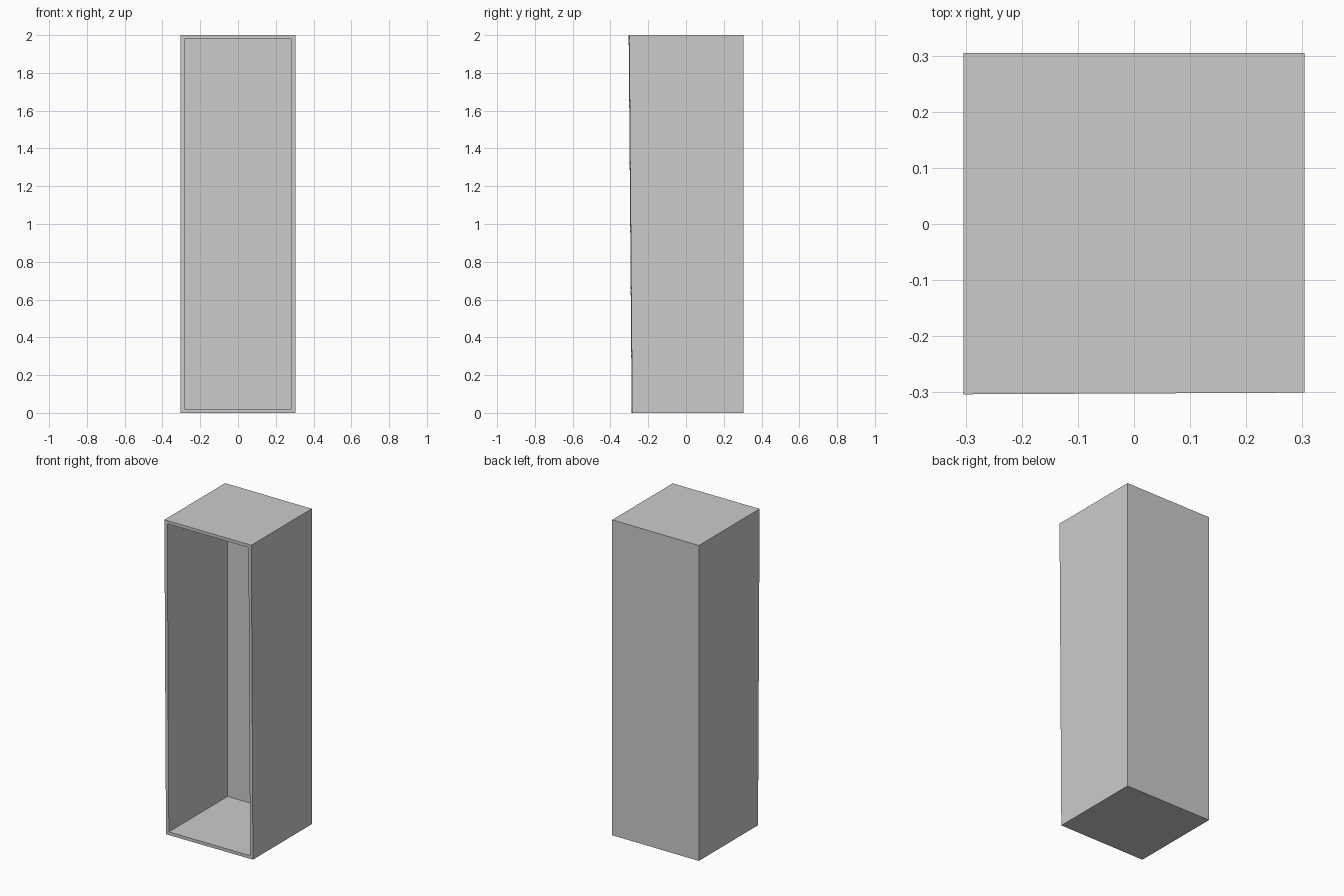
import bpy, bmesh

if "Cube" in bpy.data.objects:
    bpy.data.objects.remove(bpy.data.objects["Cube"])

W, D, H, T = 0.304, 0.305, 2.0, 0.02   # half width, back y, height, board thickness


def front_y(x, z):
    # the open front leans very slightly: it stands proud at the top and left
    return -0.286 - 0.008 * z + 0.0015 * x / W


def board(name, x0, x1, z0, z1, back, front=None):
    bm = bmesh.new()
    bmesh.ops.create_cube(bm, size=1)
    for v in bm.verts:
        x = x1 if v.co.x > 0 else x0
        z = z1 if v.co.z > 0 else z0
        y = back if v.co.y > 0 else (front_y(x, z) if front is None else front)
        v.co = (x, y, z)
    me = bpy.data.meshes.new(name)
    bm.to_mesh(me)
    bm.free()
    ob = bpy.data.objects.new(name, me)
    bpy.context.collection.objects.link(ob)


xi = W - T
# side panels
board("left_side", -W, -xi, 0, H, D)
board("right_side", xi, W, 0, H, D)
# bottom and top boards between the sides
board("bottom_board", -xi, xi, 0, T, D - 0.003)
board("top_board", -xi, xi, H - T, H, D - 0.003)
# thin back sheet
board("back_panel", -xi, xi, 0, H, D, D - 0.003)
